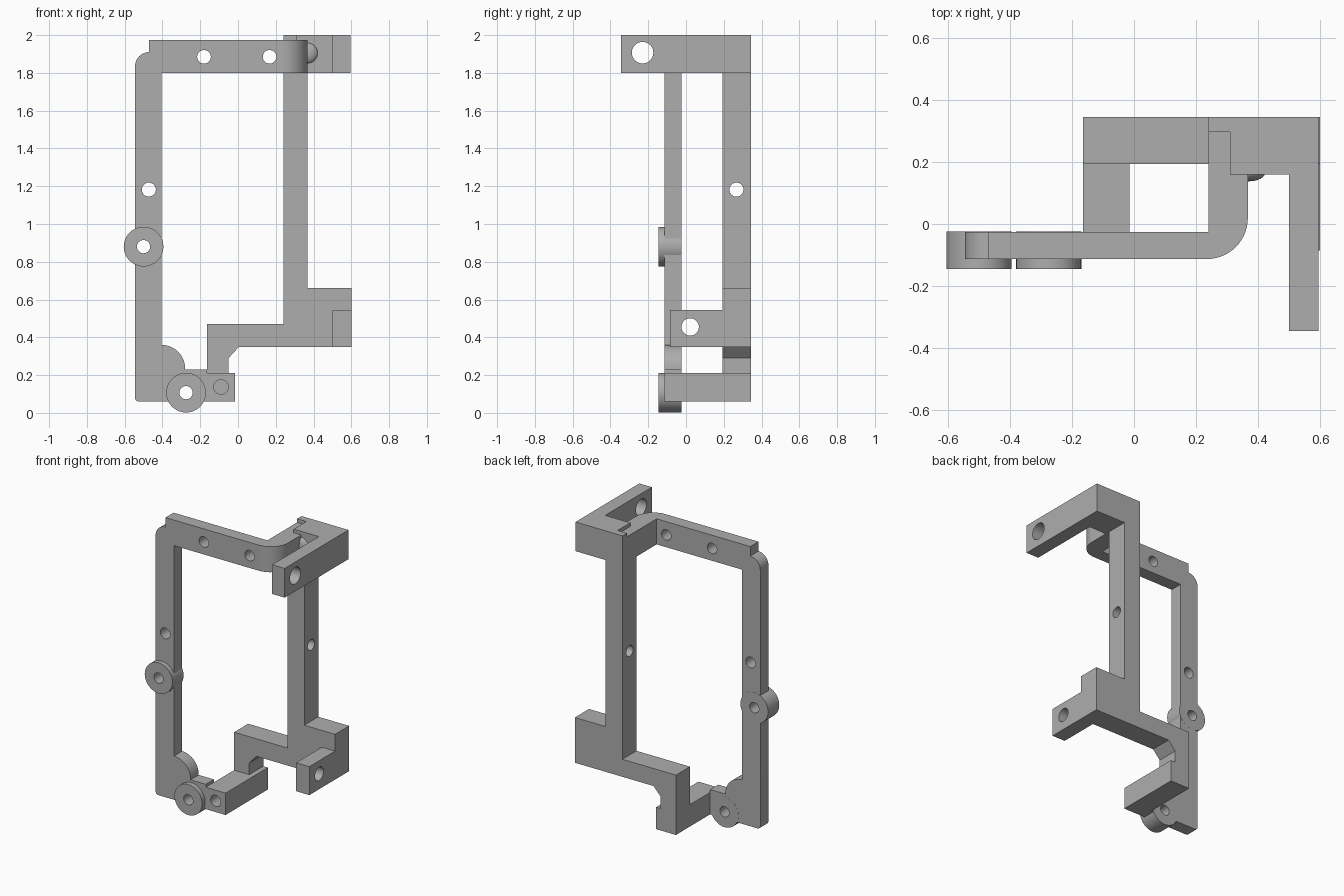
import bpy
import bmesh
from math import cos, sin, pi, radians
from mathutils import Matrix, Vector

if "Cube" in bpy.data.objects:
    bpy.data.objects.remove(bpy.data.objects["Cube"])

grey = bpy.data.materials.new("matte grey")
grey.use_nodes = True
tone = (0.42, 0.42, 0.42, 1)
grey.diffuse_color = tone
grey.node_tree.nodes["Principled BSDF"].inputs["Base Color"].default_value = tone


def arc(cx, cy, r, start, end, steps=10):
    angles = [radians(start + (end - start) * i / steps) for i in range(steps + 1)]
    return [(cx + r * cos(a), cy + r * sin(a)) for a in angles]


def finish(name, bm):
    bmesh.ops.recalc_face_normals(bm, faces=bm.faces)
    mesh = bpy.data.meshes.new(name)
    bm.to_mesh(mesh)
    bm.free()
    ob = bpy.data.objects.new(name, mesh)
    bpy.context.collection.objects.link(ob)
    mesh.materials.append(grey)
    return ob


def extrude(name, outline, axis, low, high):
    """Extrude an (x, z) outline along y, or an (x, y) outline along z."""
    bm = bmesh.new()
    place = (lambda a, b: (a, low, b)) if axis == 'y' else (lambda a, b: (a, b, low))
    face = bm.faces.new([bm.verts.new(place(a, b)) for a, b in outline])
    depth = high - low
    vec = Vector((0, depth, 0)) if axis == 'y' else Vector((0, 0, depth))
    new = bmesh.ops.extrude_face_region(bm, geom=[face])["geom"]
    bmesh.ops.translate(bm, vec=vec, verts=[v for v in new if isinstance(v, bmesh.types.BMVert)])
    return finish(name, bm)


def block(name, x0, x1, y0, y1, z0, z1):
    return extrude(name, [(x0, y0), (x1, y0), (x1, y1), (x0, y1)], 'z', z0, z1)


def cylinder(name, centre, r, length, axis):
    bm = bmesh.new()
    turn = Matrix.Rotation(pi / 2, 4, 'X' if axis == 'y' else 'Y')
    bmesh.ops.create_cone(bm, cap_ends=True, segments=40, radius1=r, radius2=r,
                          depth=length, matrix=Matrix.Translation(centre) @ turn)
    return finish(name, bm)


def drill(parts, centre, r, length, axis):
    cutter = cylinder("hole_cutter", centre, r, length, axis)
    cutter.hide_render = True
    cutter.hide_set(True)
    cutter.display_type = 'WIRE'
    for part in parts:
        mod = part.modifiers.new("hole", 'BOOLEAN')
        mod.operation = 'DIFFERENCE'
        mod.solver = 'EXACT'
        mod.object = cutter


FRONT, BACK = -0.113, -0.025

# Front post with rounded corners, lobe and short foot
post = extrude("front_post",
               arc(-0.525, 0.08, 0.02, 180, 270, 4) + [(-0.165, 0.06), (-0.165, 0.23), (-0.28, 0.23)]
               + arc(-0.405, 0.235, 0.125, 0, 90)
               + [(-0.405, 1.8), (-0.47, 1.8)] + arc(-0.47, 1.835, 0.075, 90, 180),
               'y', FRONT, BACK)

# Top rail bending back towards the rear block
rail = extrude("top_rail",
               [(-0.47, FRONT), (0.235, FRONT)] + arc(0.235, 0.019, 0.132, -90, 0, 14)
               + [(0.367, 0.16), (0.31, 0.16), (0.31, 0.297), (0.24, 0.297), (0.24, BACK), (-0.47, BACK)],
               'z', 1.8, 1.975)

# Rear post, lower shelf and hanging leg in one outline
rear = extrude("rear_post",
               [(-0.165, 0.21), (-0.05, 0.21), (-0.05, 0.29), (0.005, 0.35), (0.6, 0.35),
                (0.6, 0.66), (0.367, 0.66), (0.367, 1.8), (0.24, 1.8), (0.24, 0.47), (-0.165, 0.47)],
               'y', 0.193, 0.345)

# Upper mounting block with forward arm
upper = extrude("upper_arm",
                [(0.24, 0.345), (0.24, 0.297), (0.31, 0.297), (0.31, 0.16), (0.5, 0.16),
                 (0.5, -0.345), (0.595, -0.345), (0.595, 0.345)],
                'z', 1.8, 2.0)

# Lower forward arm and the bar tying front to rear
lower = block("lower_arm", 0.5, 0.6, -0.085, 0.193, 0.35, 0.545)
foot = block("bottom_bar", -0.165, -0.015, FRONT, 0.345, 0.06, 0.21)

# Round bosses on the front post
bosses = []
for name, x, z in (("side_boss", -0.5, 0.88), ("bottom_boss", -0.275, 0.107)):
    boss = cylinder(name, (x, -0.0845, z), 0.105, 0.121, 'y')
    drill([boss, post], (x, -0.08, z), 0.035, 0.4, 'y')
    bosses.append(boss)

# Domed peg on the upper block
bm = bmesh.new()
bmesh.ops.create_uvsphere(bm, u_segments=32, v_segments=16, radius=0.055,
                          matrix=Matrix.Translation((0.368, 0.165, 1.905)) @ Matrix.Diagonal((1, 0.5, 1, 1)))
peg = finish("domed_peg", bm)

# Screw holes
drill([rail], (-0.18, -0.07, 1.885), 0.036, 0.2, 'y')
drill([rail], (0.167, -0.07, 1.885), 0.036, 0.2, 'y')
drill([post], (-0.472, -0.07, 1.182), 0.037, 0.3, 'y')
drill([foot], (-0.09, -0.1, 0.137), 0.038, 0.2, 'y')
drill([rear], (0.3, 0.267, 1.182), 0.037, 0.3, 'x')
drill([upper], (0.55, -0.23, 1.907), 0.057, 0.3, 'x')
drill([lower], (0.55, 0.022, 0.455), 0.046, 0.3, 'x')

# Smooth the curved walls, keep the edges crisp
bpy.ops.object.select_all(action='DESELECT')
for ob in [post, rail, rear, upper, lower, foot, peg] + bosses:
    ob.select_set(True)
    bpy.context.view_layer.objects.active = ob
bpy.ops.object.shade_smooth_by_angle(angle=radians(30))
